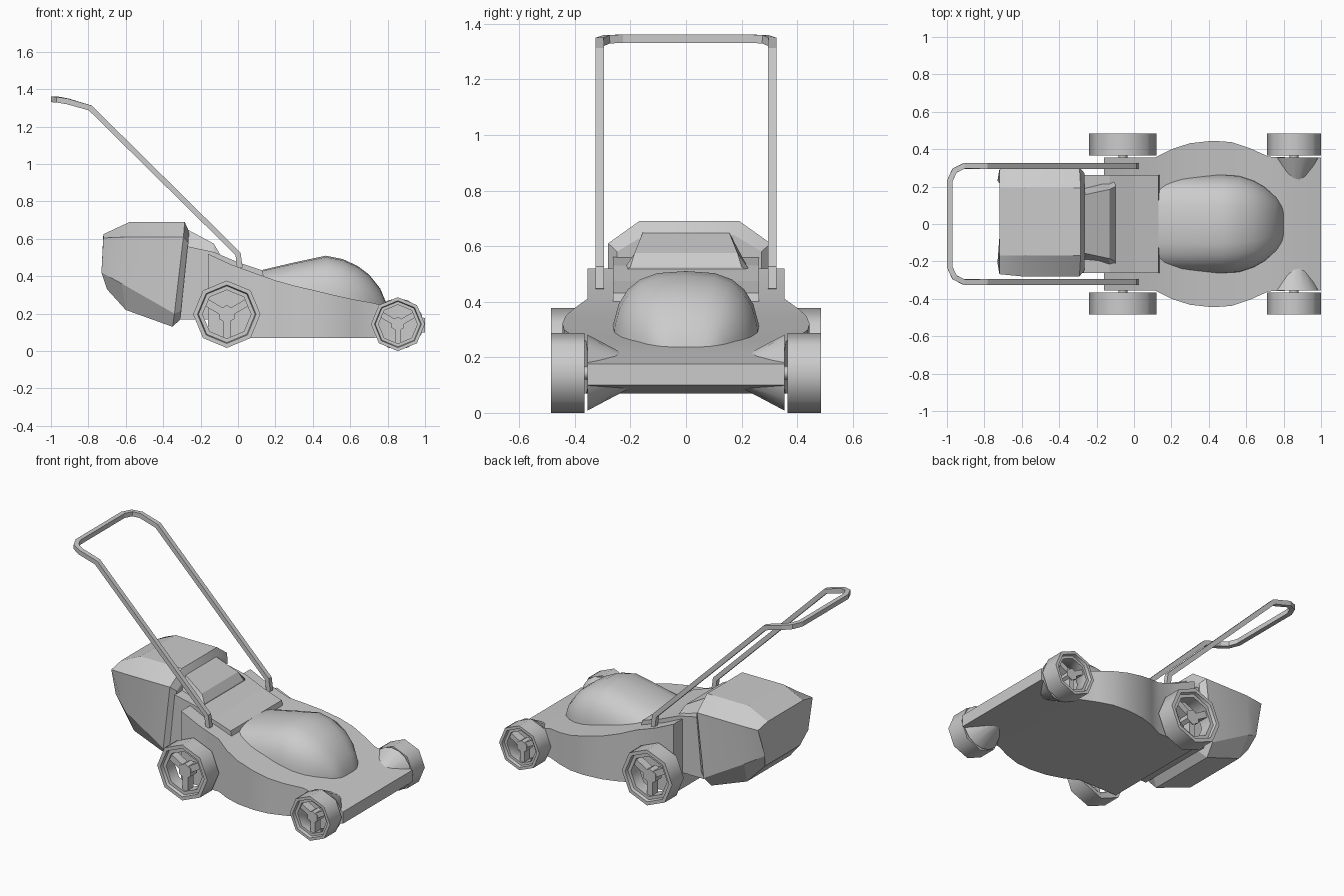
import bpy, bmesh, math
from mathutils import Vector

cube = bpy.data.objects.get("Cube")
if cube:
    bpy.data.objects.remove(cube, do_unlink=True)

grey = bpy.data.materials.new("plain grey")
grey.use_nodes = True
grey.diffuse_color = (0.6, 0.6, 0.6, 1)
grey.node_tree.nodes["Principled BSDF"].inputs["Base Color"].default_value = (0.6, 0.6, 0.6, 1)


def loft(name, rings, closed=False, smooth=30):
    """Skin equal-length rings of points; cap the ends unless closed."""
    bm = bmesh.new()
    rows = [[bm.verts.new(p) for p in ring] for ring in rings]
    n = len(rows[0])
    pairs = list(zip(rows, rows[1:]))
    if closed:
        pairs.append((rows[-1], rows[0]))
    else:
        bm.faces.new(rows[0])
        bm.faces.new(rows[-1])
    for a, b in pairs:
        for i in range(n):
            j = (i + 1) % n
            bm.faces.new((a[i], a[j], b[j], b[i]))
    bmesh.ops.recalc_face_normals(bm, faces=bm.faces)
    mesh = bpy.data.meshes.new(name)
    bm.to_mesh(mesh)
    bm.free()
    mesh.materials.append(grey)
    obj = bpy.data.objects.new(name, mesh)
    bpy.context.collection.objects.link(obj)
    if smooth:
        bpy.ops.object.select_all(action='DESELECT')
        obj.select_set(True)
        bpy.context.view_layer.objects.active = obj
        bpy.ops.object.shade_smooth_by_angle(angle=math.radians(smooth))
    return obj


def mirrored(half, y0=0):
    """Complete a ring from its +y half."""
    return ([(x, y0 + y, z) for x, y, z in half]
            + [(x, y0 - y, z) for x, y, z in reversed(half)])


def disc(cx, y, cz, r, n):
    return [(cx + r * math.sin(math.tau * k / n), y, cz + r * math.cos(math.tau * k / n))
            for k in range(n)]


# Deck: x, half width, top height, bottom height
deck = [(-.16, .355, .52, .07), (-.03, .355, .46, .07), (.11, .355, .41, .07),
        (.2, .4, .378, .07), (.3, .432, .35, .07), (.42, .445, .322, .07),
        (.52, .438, .298, .07), (.62, .405, .276, .07), (.72, .36, .258, .07),
        (.86, .355, .222, .085), (1, .355, .176, .1)]
loft("deck", [mirrored([(x, w, t), (x, w, b)]) for x, w, t, b in deck], smooth=35)

# Raised rear housing, leading into the collector
housing = [(-.31, .17), (-.27, .56), (-.13, .53), (.0, .475), (.13, .432), (.16, .3), (-.1, .17)]
loft("rear_housing", [[(x, y, z) for x, z in housing] for y in (-.262, .262)], smooth=0)

# Engine hood: rounded arches along the length
hood = [(.13, .262, .434), (.3, .265, .474), (.47, .268, .51), (.56, .262, .492),
        (.64, .235, .455), (.7, .2, .41), (.76, .145, .335), (.8, .09, .24)]
arches = []
for x, w, top in hood:
    base = .2
    arch = []
    for k in range(13):
        a = math.pi * k / 12
        c, s = math.cos(a), math.sin(a)
        arch.append((x, w * math.copysign(abs(c) ** .7, c), base + (top - base) * s ** .7))
    arches.append(arch)
loft("engine_hood", arches, smooth=40)

# Discharge flap
flap = [(-.27, .155, .65, .21), (-.13, .185, .575, .235), (-.1, .2, .525, .24)]
loft("discharge_flap", [mirrored([(x, w, t), (x, b, .5)]) for x, w, t, b in flap], smooth=0)

# Grass collector with its front frame
bag = [
    [(-.262, .16, .64), (-.265, .26, .58), (-.3, .26, .22), (-.308, .2, .17)],
    [(-.285, .18, .69), (-.292, .292, .61), (-.34, .292, .2), (-.35, .23, .13)],
    [(-.58, .18, .69), (-.6, .292, .61), (-.62, .28, .36), (-.6, .22, .22)],
    [(-.72, .18, .625), (-.72, .28, .605), (-.73, .22, .42), (-.7, .18, .33)],
]
loft("grass_collector", [mirrored(h, .012) for h in bag], smooth=20)

# Push handle: square bar swept along a mirrored path
half = [(.01, .31, .445), (0, .31, .52), (-.79, .31, 1.3), (-.91, .31, 1.335),
        (-.96, .285, 1.344), (-.985, .23, 1.346)]
path = [Vector(p) for p in mirrored(half)]
bars = []
for i, p in enumerate(path):
    t_in = (p - path[max(i - 1, 0)]).normalized()
    t_out = (path[min(i + 1, len(path) - 1)] - p).normalized()
    t = (t_in + t_out).normalized()
    side = Vector((0, 0, 1)).cross(t).normalized()
    up = t.cross(side).normalized()
    bars.append([p + .015 * (a * side + b * up)
                 for a, b in ((1, 1), (1, -1), (-1, -1), (-1, 1))])
loft("push_handle", bars, smooth=0)

# Wheels, axles and front wheel housings on both sides
section = [(1, .365), (1, .485), (.87, .485), (.84, .465), (.72, .465), (.72, .385), (.87, .365)]
for side_name, s in (("left", 1), ("right", -1)):
    for end, cx, cz, r in (("rear", -.06, .197, .18), ("front", .855, .144, .144)):
        label = f"{side_name}_{end}"
        loft(label + "_wheel", [disc(cx, s * y, cz, r * f, 8) for f, y in section],
             closed=True, smooth=50)
        loft(label + "_hub", [disc(cx, s * y, cz, r * .27, 6) for y in (.395, .46)], smooth=0)
        loft(label + "_axle", [disc(cx, s * y, cz, .024, 8) for y in (.3, .42)], smooth=50)
        # Three spokes, one pointing straight down
        for k in range(3):
            a = math.pi + math.tau * k / 3
            out = Vector((math.sin(a), 0, math.cos(a)))
            across = Vector((out.z, 0, -out.x)) * r * .11
            ends = []
            for d in (.15, .75):
                c = Vector((cx, 0, cz)) + out * r * d
                ends.append([c + across * m + Vector((0, s * y, 0))
                             for m, y in ((1, .4), (1, .455), (-1, .455), (-1, .4))])
            loft(f"{label}_spoke_{k + 1}", ends, smooth=0)
    loft(side_name + "_wheel_housing",
         [disc(.855, s * y, .145, r, 16) for y, r in ((.355, .137), (.2, .055))], smooth=40)
